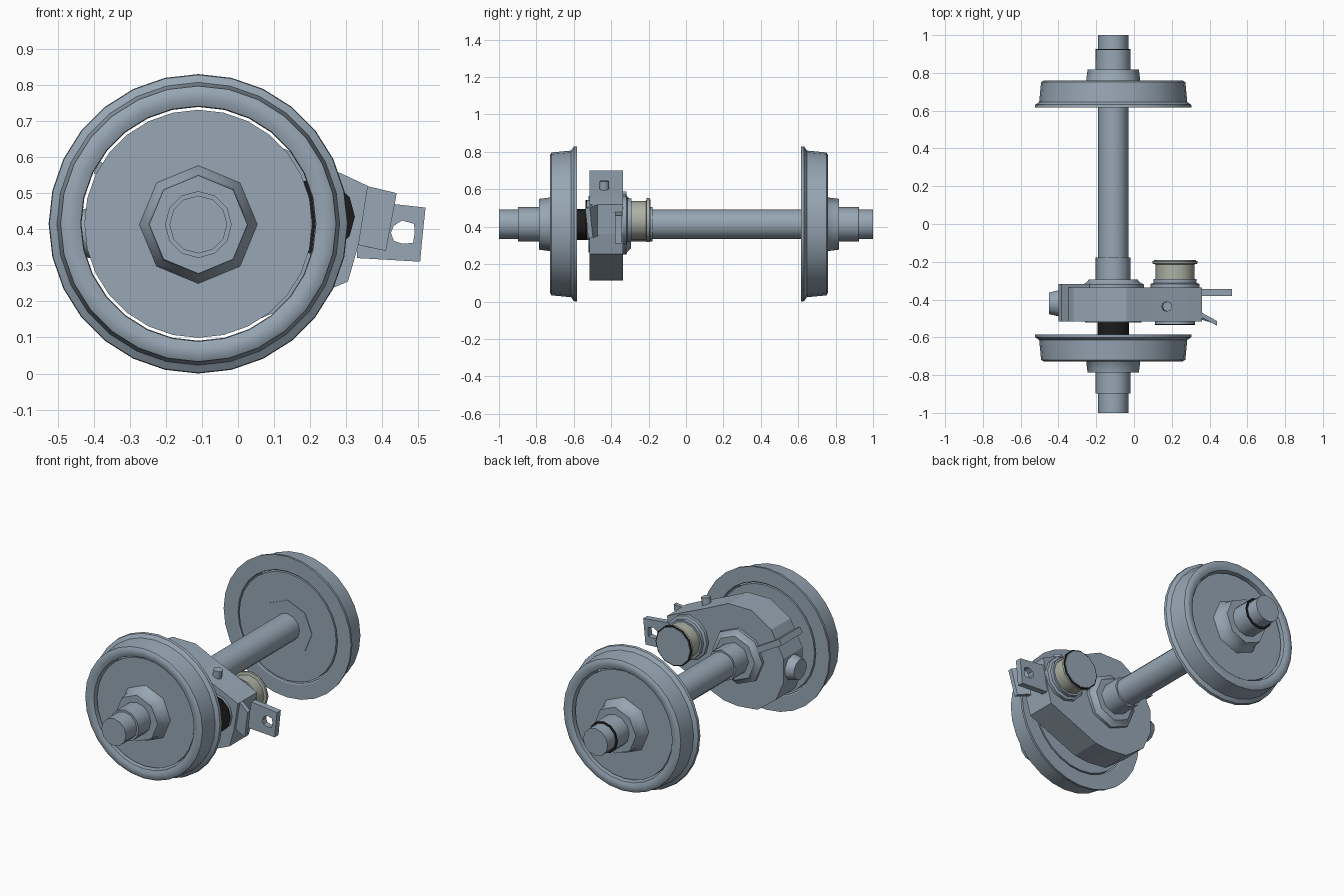
import bpy, bmesh, math
from mathutils import Vector

if "Cube" in bpy.data.objects:
    bpy.data.objects.remove(bpy.data.objects["Cube"])

def material(name, rgb):
    m = bpy.data.materials.new(name)
    m.diffuse_color = (*rgb, 1)
    m.use_nodes = True
    m.node_tree.nodes["Principled BSDF"].inputs["Base Color"].default_value = m.diffuse_color
    return m

STEEL = material("blue grey steel", (0.31, 0.385, 0.46))
BEIGE = material("pale olive grey", (0.42, 0.44, 0.375))
DARK = material("black", (0.012, 0.012, 0.012))

AXLE = (-0.11, 0.413)      # axle centre in x, z
PINION = (0.217, 0.435)    # pinion centre in x, z
MID = 0.016                # middle of the wheel pair along y


def finish(bm, name, mat, smooth=None):
    bmesh.ops.recalc_face_normals(bm, faces=bm.faces)
    me = bpy.data.meshes.new(name)
    bm.to_mesh(me)
    bm.free()
    ob = bpy.data.objects.new(name, me)
    bpy.context.collection.objects.link(ob)
    me.materials.append(mat)
    if smooth:
        bpy.ops.object.select_all(action='DESELECT')
        ob.select_set(True)
        bpy.context.view_layer.objects.active = ob
        bpy.ops.object.shade_smooth_by_angle(angle=math.radians(smooth))
    return ob


def lathe(name, centre, profile, sides, mat=STEEL, closed=False, smooth=50):
    """Turn a (radius, y) profile about a y-parallel line."""
    bm = bmesh.new()
    rings = []
    for r, y in profile:
        rings.append([bm.verts.new((centre[0] + r * math.cos(a), y, centre[1] + r * math.sin(a)))
                      for a in (2 * math.pi * i / sides for i in range(sides))])
    pairs = list(zip(rings, rings[1:]))
    if closed:
        pairs.append((rings[-1], rings[0]))
    for a, b in pairs:
        for i in range(sides):
            j = (i + 1) % sides
            bm.faces.new((a[i], a[j], b[j], b[i]))
    if not closed:
        bm.faces.new(rings[0])
        bm.faces.new(rings[-1])
    return finish(bm, name, mat, smooth)


def prism(name, points, y0, y1, mat=STEEL, shear=lambda x: 0.0):
    """Extrude an (x, z) outline along y, optionally bending it in y by x."""
    bm = bmesh.new()
    a, b = [[bm.verts.new((x, y + shear(x), z)) for x, z in points] for y in (y0, y1)]
    n = len(points)
    bm.faces.new(a)
    bm.faces.new(b)
    for i in range(n):
        j = (i + 1) % n
        bm.faces.new((a[i], a[j], b[j], b[i]))
    return finish(bm, name, mat)


def rod(name, base, direction, r, length, sides, r_end=None):
    """Short cylinder pointing in any direction."""
    d = Vector(direction).normalized()
    bm = bmesh.new()
    bmesh.ops.create_cone(bm, cap_ends=True, segments=sides, radius1=r,
                          radius2=r if r_end is None else r_end, depth=length)
    bm.transform(d.to_track_quat('Z', 'Y').to_matrix().to_4x4())
    bmesh.ops.translate(bm, vec=Vector(base) + d * length / 2, verts=bm.verts)
    return finish(bm, name, STEEL, 50)


# Wheels: rim with flange, web disc, octagonal hub
RIM = [(0.324, 0.604), (0.330, 0.600), (0.415, 0.600), (0.413, 0.616), (0.392, 0.630),
       (0.382, 0.735), (0.368, 0.743), (0.345, 0.743), (0.326, 0.735)]
WEB = [(0.316, 0.603), (0.316, 0.720)]
HUB = [(0.160, 0.600), (0.168, 0.715), (0.143, 0.743), (0.136, 0.802)]
for label, s in (("front", -1), ("back", 1)):
    def side(prof):
        return [(r, MID + s * d) for r, d in prof]
    lathe(label + "_wheel_rim", (AXLE[0], 0.415), side(RIM), 28, closed=True, smooth=30)
    lathe(label + "_wheel_web", (AXLE[0], 0.415), side(WEB), 28, smooth=30)
    lathe(label + "_wheel_hub", AXLE, side(HUB), 8)

# Axle with stepped journals, black stretch beside the gearbox, black seal at the back step
lathe("axle", AXLE, [(0.080, -1.0), (0.080, -0.898), (0.0925, -0.898), (0.0925, -0.70),
                     (0.080, -0.70), (0.080, 0.70), (0.0925, 0.70), (0.0925, 0.922),
                     (0.080, 0.922), (0.080, 1.0)], 12)
lathe("axle_dark_sleeve", AXLE, [(0.083, -0.595), (0.083, -0.51)], 12, DARK)
lathe("journal_seal", AXLE, [(0.0925, 0.9215), (0.0925, 0.926)], 12, DARK)

# Gearbox casing
CASE = [(-0.19, 0.70), (-0.04, 0.70), (0.10, 0.635), (0.29, 0.553), (0.36, 0.52),
        (0.335, 0.36), (0.305, 0.255), (0.27, 0.24), (-0.01, 0.122), (-0.10, 0.112),
        (-0.23, 0.125), (-0.35, 0.215), (-0.40, 0.33), (-0.40, 0.47), (-0.32, 0.62)]
prism("gearbox_casing", CASE, -0.515, -0.337)

# Split flange ridge standing proud of the casing
prism("casing_split_ridge", [(-0.400, 0.555), (-0.383, 0.588), (-0.20, 0.482), (-0.217, 0.452)],
      -0.515, -0.318)

# Bearing collars around the axle and pinion
lathe("axle_bearing_collar", AXLE, [(0.162, -0.345), (0.162, -0.32), (0.145, -0.312), (0.130, -0.295),
                                    (0.0925, -0.295), (0.0925, -0.178)], 8)
lathe("axle_front_collar", AXLE, [(0.15, -0.51), (0.15, -0.522)], 12)
lathe("pinion_back_collar", PINION, [(0.130, -0.345), (0.130, -0.318), (0.115, -0.312), (0.115, -0.292)], 12)
lathe("pinion_front_cap", PINION, [(0.107, -0.51), (0.107, -0.530)], 12)
lathe("pinion_front_seal", PINION, [(0.107, -0.529), (0.107, -0.536)], 12, DARK)

# Coupling on the pinion, black edge round its end plate
lathe("coupling_drum", PINION, [(0.103, -0.295), (0.103, -0.214), (0.118, -0.210), (0.118, -0.199)], 12, BEIGE)
lathe("coupling_black_edge", PINION, [(0.118, -0.199), (0.118, -0.195)], 12, DARK)
lathe("coupling_end_plate", PINION, [(0.110, -0.197), (0.110, -0.191)], 12)

# Filler plug on the sloped top and inspection boss on the left end
rod("filler_plug", (0.168, -0.437, 0.585), (0.15, 0, 1), 0.026, 0.06, 8)
rod("inspection_boss", (-0.39, -0.42, 0.39), (-1, 0, 0), 0.075, 0.06, 10, 0.06)

# Bent support arm on the front edge
prism("bent_arm", [(0.33, 0.525), (0.365, 0.518), (0.44, 0.50), (0.41, 0.34), (0.36, 0.35), (0.32, 0.36)],
      -0.495, -0.470, shear=lambda x: -0.55 * max(0, x - 0.36))

# Support plate with an eye hole on the back edge
outer = [(0.33, 0.32), (0.42, 0.315), (0.505, 0.31), (0.512, 0.385), (0.52, 0.46), (0.43, 0.47),
         (0.33, 0.48), (0.33, 0.40)]
inner = [(0.432, 0.368), (0.455, 0.36), (0.485, 0.362), (0.49, 0.39), (0.488, 0.415), (0.455, 0.424),
         (0.432, 0.41), (0.424, 0.39)]
bm = bmesh.new()
loops = [[bm.verts.new((x, y, z)) for x, z in pts]
         for pts, y in ((outer, -0.380), (outer, -0.344), (inner, -0.344), (inner, -0.380))]
for k in range(4):
    a, b = loops[k], loops[(k + 1) % 4]
    for i in range(8):
        j = (i + 1) % 8
        bm.faces.new((a[i], a[j], b[j], b[i]))
finish(bm, "eye_plate", STEEL)
